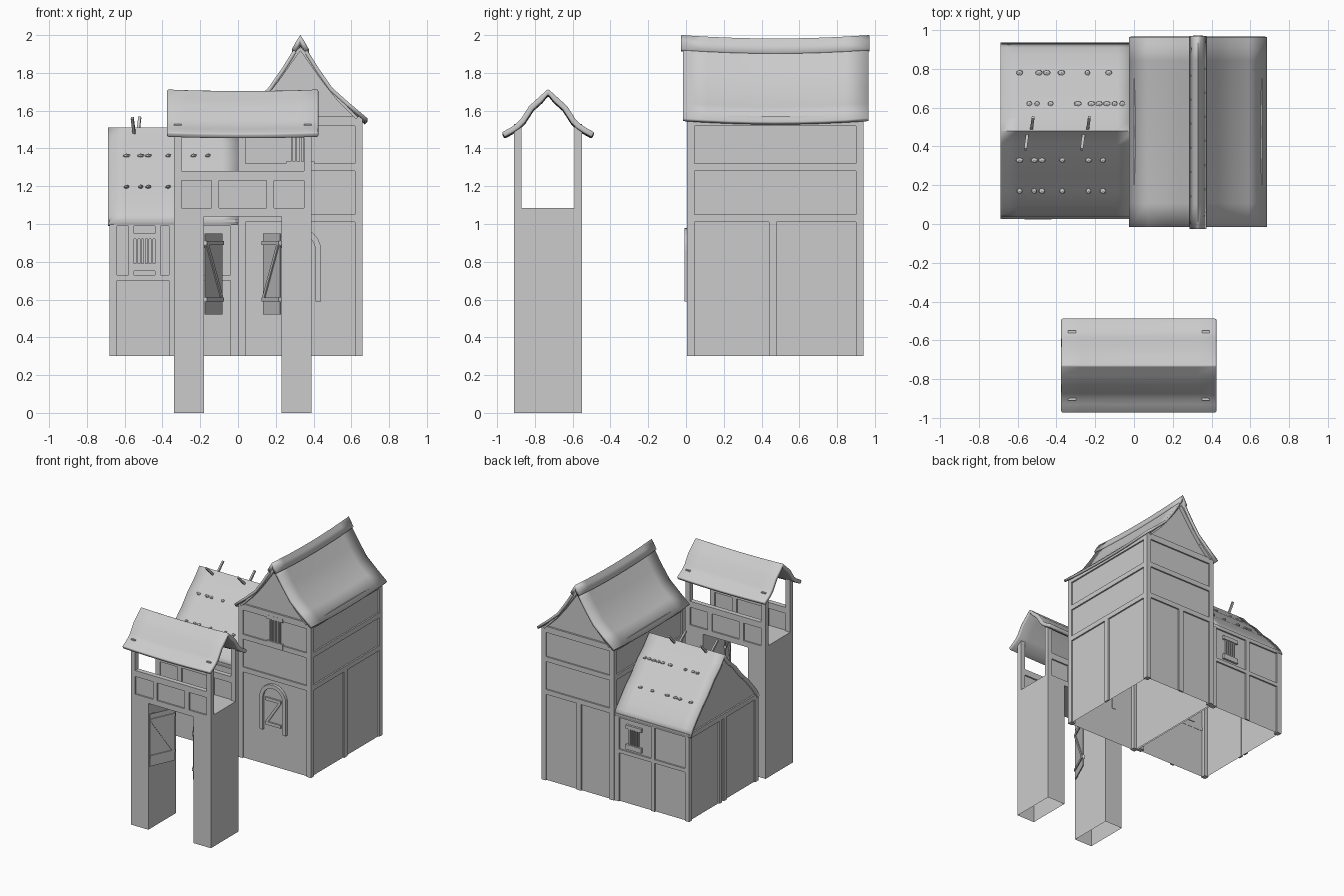
import bpy, bmesh, math, random
from mathutils import Matrix, Vector

if "Cube" in bpy.data.objects:
    bpy.data.objects.remove(bpy.data.objects["Cube"])
random.seed(4)


def finish(name, bm, smooth=False):
    me = bpy.data.meshes.new(name)
    bm.to_mesh(me)
    bm.free()
    ob = bpy.data.objects.new(name, me)
    bpy.context.collection.objects.link(ob)
    if smooth:
        bpy.ops.object.select_all(action='DESELECT')
        ob.select_set(True)
        bpy.context.view_layer.objects.active = ob
        bpy.ops.object.shade_smooth_by_angle(angle=math.radians(35))
    return ob


def boxes(name, items, open_ends=False):
    """items: (x0, x1, y0, y1, z0, z1); open_ends leaves off top and bottom"""
    bm = bmesh.new()
    for x0, x1, y0, y1, z0, z1 in items:
        m = Matrix.Translation(((x0+x1)/2, (y0+y1)/2, (z0+z1)/2)) @ Matrix.Diagonal((x1-x0, y1-y0, z1-z0, 1))
        bmesh.ops.create_cube(bm, size=1, matrix=m)
    if open_ends:
        bm.normal_update()
        bmesh.ops.delete(bm, geom=[f for f in bm.faces if abs(f.normal.z) > .9], context='FACES')
    return finish(name, bm)


def ring(x0, x1, y0, y1, z0, z1, t=.015):
    return [(x0, x1, y0, y0+t, z0, z1), (x0, x1, y1-t, y1, z0, z1),
            (x0, x0+t, y0+t, y1-t, z0, z1), (x1-t, x1, y0+t, y1-t, z0, z1)]


def posts(x0, x1, y0, y1, z0, z1, t=.04):
    return [(a, a+t, b, b+t, z0, z1) for a in (x0, x1-t) for b in (y0, y1-t)]


def polygon(name, pts):
    bm = bmesh.new()
    bm.faces.new([bm.verts.new(p) for p in pts])
    return finish(name, bm)


def roof(name, half, centre, ends, axis, thick, sag=0):
    """half: (offset, z) from ridge to eave, mirrored and swept along axis"""
    prof = [(-o, z) for o, z in half[:0:-1]] + half
    bm = bmesh.new()
    rows = []
    for i in range(9):
        t = i / 8
        along = ends[0] + (ends[1]-ends[0])*t
        dz = -sag * (1-(2*t-1)**2)
        rows.append([bm.verts.new((along, centre+o, z+dz) if axis == 'x' else (centre+o, along, z+dz))
                     for o, z in prof])
    for a, b in zip(rows, rows[1:]):
        for j in range(len(prof)-1):
            bm.faces.new((a[j], a[j+1], b[j+1], b[j]))
    bm.normal_update()
    if sum(f.normal.z for f in bm.faces) < 0:
        bmesh.ops.reverse_faces(bm, faces=bm.faces)
    ob = finish(name, bm, True)
    m = ob.modifiers.new('thickness', 'SOLIDIFY')
    m.thickness, m.offset = thick, -1
    return ob


def bar(bm, a, b, w, d):
    """square stick between two points"""
    a, b = Vector(a), Vector(b)
    rot = (b-a).to_track_quat('Z', 'Y').to_matrix().to_4x4()
    m = Matrix.Translation((a+b)/2) @ rot @ Matrix.Diagonal((w, d, (b-a).length, 1))
    bmesh.ops.create_cube(bm, size=1, matrix=m)


def window(name, x0, x1, z0, z1, y, n):
    w = (x1-x0) / (2*n+1)
    items = [(x0+w*(2*i+1), x0+w*(2*i+2), y-.008, y+.008, z0, z1) for i in range(n)]
    items += [(x0-.015, x1+.015, y-.012, y+.012, z0-.04, z0), (x0-.015, x1+.015, y-.012, y+.012, z1, z1+.03)]
    return boxes(name, items)


# Tower walls and timber frame
T = (0, .66, .005, .94)
boxes('tower_walls', [(.012, .648, .017, .928, .3, 1.56)], True)
beams = posts(*T, .3, 1.57)
for z0, z1 in ((1.01, 1.05), (1.28, 1.32), (1.52, 1.57)):
    beams += ring(*T, z0, z1)
beams += [(.645, .66, .44, .48, .3, 1.01), (.3, .34, .925, .94, .3, 1.01)]
boxes('tower_timber', beams)
window('tower_window', .27, .39, 1.33, 1.51, .016, 5)

# Tower roof, ridge cap and gables
tower_half = [(0, 1.975), (.05, 1.9), (.1, 1.82), (.17, 1.72), (.26, 1.64), (.355, 1.56)]
roof('tower_roof', tower_half, .33, (-.015, .965), 'y', .02, .018)
roof('tower_ridge_cap', [(0, 2.0), (.02, 1.97), (.045, 1.925)], .33, (-.025, .97), 'y', .025, .018)
gable = [(-.3, 1.56), (-.2, 1.66), (-.12, 1.76), (0, 1.93), (.12, 1.76), (.2, 1.66), (.3, 1.56)]
bm = bmesh.new()
for y, yb in ((.022, .01), (.923, .935)):
    polygon('tower_gable', [(.33+x, y, z) for x, z in gable])
    for p, q in zip(gable, gable[1:]):
        bar(bm, (.33+p[0], yb, p[1]), (.33+q[0], yb, q[1]), .04, .015)
finish('tower_gable_boards', bm)

# Arched tower door
def arch(r):
    return [(.32+r, .59)] + [(.32+r*math.cos(math.pi*i/12), .86+r*math.sin(math.pi*i/12))
                             for i in range(13)] + [(.32-r, .59)]
bm = bmesh.new()
sections = [[bm.verts.new((p[0], y, p[1])) for p in arch(r)]
            for r, y in ((.12, .02), (.12, -.007), (.09, -.007), (.09, .02))]
for s, t in zip(sections, sections[1:]):
    for i in range(len(s)-1):
        bm.faces.new((s[i], t[i], t[i+1], s[i+1]))
for i in (0, -1):
    bm.faces.new([s[i] for s in sections])
bmesh.ops.recalc_face_normals(bm, faces=bm.faces)
finish('door_arch', bm)
polygon('arched_door', [(x, .01, z) for x, z in arch(.09)])
bm = bmesh.new()
bar(bm, (.25, .005, .65), (.39, .005, .65), .015, .025)
bar(bm, (.25, .005, .85), (.39, .005, .85), .015, .025)
bar(bm, (.26, .005, .66), (.38, .005, .84), .015, .02)
finish('arched_door_braces', bm)

# Side house walls and timber frame
H = (-.68, 0, .03, .93)
boxes('house_walls', [(-.668, 0, .042, .918, .3, 1.02)], True)
beams = posts(*H, .3, 1.02)
beams += [(-.68, -.665, a, a+.035, .3, 1.02) for a in (.44, .5)]
beams += [(-.68, -.665, .03, .93, .98, 1.02)]
for y0, y1 in ((.03, .044), (.916, .93)):
    beams += [(-.365, -.33, y0, y1, .3, 1.02), (-.68, 0, y0, y1, .7, .73), (-.68, 0, y0, y1, .99, 1.02)]
beams += [(-.58, -.55, .03, .044, .73, 1), (-.44, -.41, .03, .044, .73, 1)]
boxes('house_timber', beams)
window('house_front_window', -.55, -.44, .79, .92, .036, 5)
window('house_back_window', -.23, -.12, .79, .92, .924, 5)

# Side house roof and gable
house_half = [(0, 1.51), (.07, 1.43), (.15, 1.36), (.23, 1.265), (.31, 1.19), (.39, 1.1), (.43, 1.05), (.455, 1.0)]
roof('house_roof', house_half, .48, (-.688, .0), 'x', .025)
inner = [(o*.96, z-.02) for o, z in house_half]
polygon('house_gable', [(-.668, .48+o, z) for o, z in [(-o, z) for o, z in inner[:0:-1]] + inner])

# Stones and crossed sticks on the house roof
bm = bmesh.new()
front = (-.59, -.515, -.475, -.37, -.235, -.16)
for y, z, xs in ((.17, 1.197, front), (.33, 1.362, front),
                 (.62, 1.372, (-.54, -.5, -.43, -.29, -.22, -.18, -.14, -.1, -.06)),
                 (.78, 1.207, (-.59, -.49, -.45, -.375, -.24, -.13))):
    for x in xs:
        s = random.uniform(.014, .022)
        bmesh.ops.create_icosphere(bm, subdivisions=1, radius=1, matrix=Matrix.Translation((x, y, z))
                                   @ Matrix.Diagonal((s, .016, .011, 1)))
finish('roof_stones', bm)
bm = bmesh.new()
for x in (-.54, -.25):
    bar(bm, (x+.01, .48, 1.48), (x+.02, .55, 1.565), .015, .015)
    bar(bm, (x-.01, .46, 1.48), (x-.02, .385, 1.56), .015, .015)
finish('crossed_sticks', bm)

# Gatehouse legs, floor, parapets and posts
boxes('gate_legs', [(-.34, -.18, -.91, -.55, 0, 1.05), (.23, .39, -.91, -.55, 0, 1.05)], True)
boxes('gate_floor', [(-.34, .39, -.91, -.55, 1.04, 1.085)])
boxes('gate_posts', posts(-.34, .39, -.91, -.55, 1.085, 1.53))
rails = []
for y0, y1 in ((-.91, -.87), (-.59, -.55)):
    rails += [(-.3, .35, y0, y1, 1.23, 1.28), (-.3, .35, y0+.012, y1-.012, 1.085, 1.23)]
    rails += [(a, a+.04, y0, y1, 1.085, 1.23) for a in (-.14, .15)]
boxes('gate_parapets', rails)

# Gatehouse roof with flared eaves
gate_half = [(0, 1.715), (.05, 1.67), (.1, 1.625), (.145, 1.555), (.17, 1.53), (.2, 1.51), (.245, 1.485)]
g = roof('gate_roof', gate_half, -.73, (-.375, .425), 'x', .03, .008)
b = g.modifiers.new('soft_edge', 'BEVEL')
b.width, b.segments, b.limit_method, b.angle_limit = .008, 2, 'ANGLE', math.radians(50)

# Half-open gate leaves with diagonal braces
bm = bmesh.new()
for xh, s in ((-.175, 1), (.225, -1)):
    h, e = Vector((xh, -.9, 0)), Vector((xh+s*.09, -.7, 0))
    d = e-h
    n = Vector((d.y, -d.x, 0)).normalized() * .01
    corners = [(h, .52), (e, .52), (e, .95), (h, .95)]
    lo = [bm.verts.new(p+n*.4+Vector((0, 0, z))) for p, z in corners]
    hi = [bm.verts.new(p-n*.4+Vector((0, 0, z))) for p, z in corners]
    bm.faces.new(lo)
    bm.faces.new(hi[::-1])
    for i in range(4):
        bm.faces.new((lo[i], hi[i], hi[(i+1) % 4], lo[(i+1) % 4]))
    for p, q in (((0, .6), (1, .6)), ((0, .9), (1, .9)), ((.08, .89), (.92, .61))):
        bar(bm, h+d*p[0]+Vector((0, 0, p[1])), h+d*q[0]+Vector((0, 0, q[1])), .022, .022)
bmesh.ops.recalc_face_normals(bm, faces=bm.faces)
finish('gate_leaves', bm)
